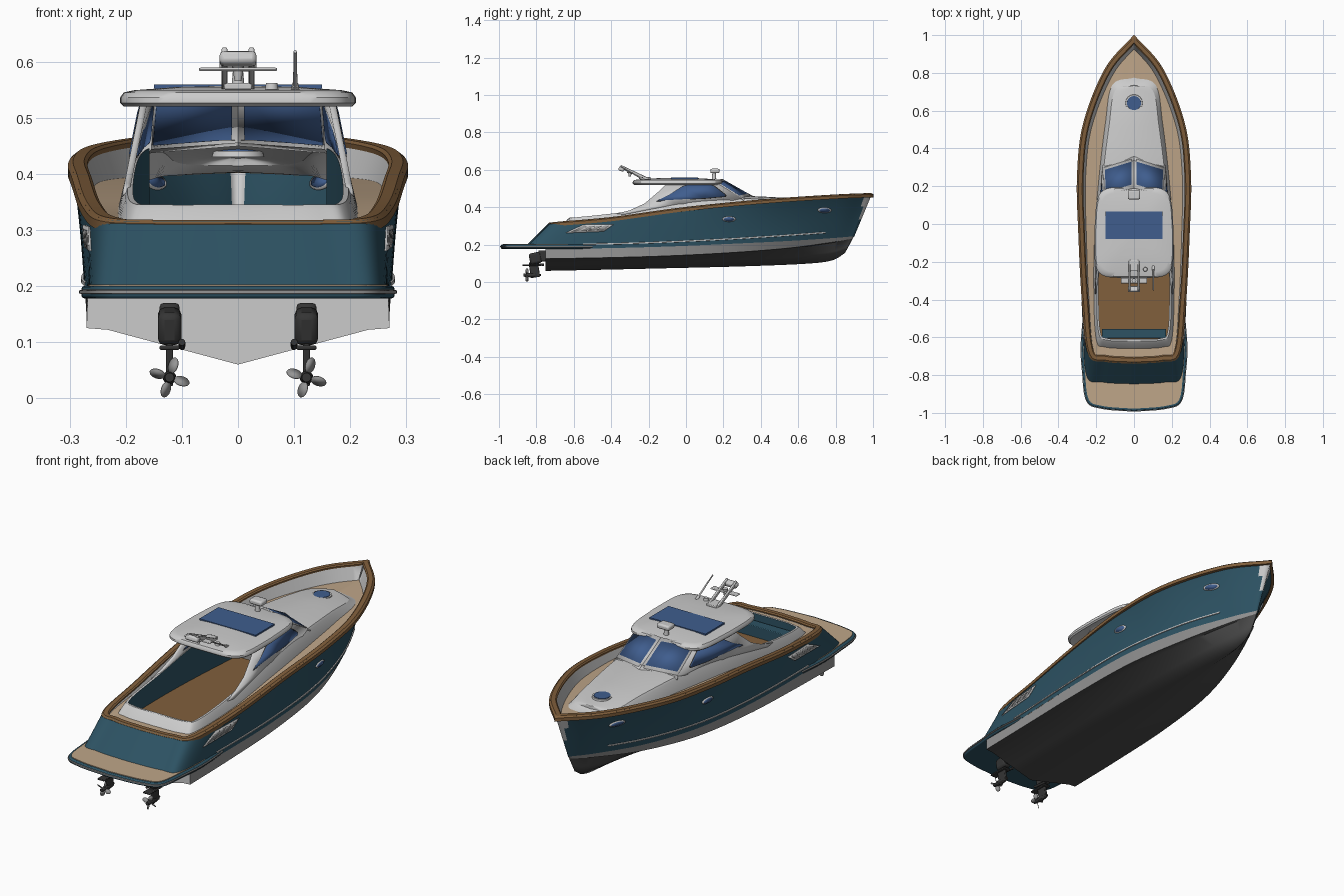
import bpy, bmesh, math
from mathutils import Vector, Matrix
from mathutils.bvhtree import BVHTree

if "Cube" in bpy.data.objects:
    bpy.data.objects.remove(bpy.data.objects["Cube"])

def material(name, c):
    m = bpy.data.materials.new(name)
    m.diffuse_color = (*c, 1)
    m.use_nodes = True
    m.node_tree.nodes["Principled BSDF"].inputs["Base Color"].default_value = m.diffuse_color
    return m

BLUE = material("hull_blue", (.026, .085, .125))
TEAK = material("varnished_teak", (.22, .115, .045))
TAN = material("deck_tan", (.52, .38, .25))
GLASS = material("glass", (.05, .11, .27))
DARK = material("dark", (.035, .035, .035))
BOTTOM = material("bottom_paint", (.07, .07, .07))
WHITE = material("white", (.75, .75, .75))
GREY = material("grey", (.3, .3, .3))

def make(name, verts, faces, mat=None, mirror=False, solid=0, bevel=0, angle=35):
    bm = bmesh.new()
    vs = [bm.verts.new(v) for v in verts]
    for f in faces:
        bm.faces.new([vs[i] for i in f])
    bmesh.ops.remove_doubles(bm, verts=bm.verts, dist=.0002)
    bmesh.ops.recalc_face_normals(bm, faces=bm.faces)
    me = bpy.data.meshes.new(name)
    bm.to_mesh(me)
    bm.free()
    me.shade_smooth()
    me.set_sharp_from_angle(angle=math.radians(angle))
    ob = bpy.data.objects.new(name, me)
    bpy.context.collection.objects.link(ob)
    if mat:
        me.materials.append(mat)
    if solid:
        m = ob.modifiers.new("solid", 'SOLIDIFY')
        m.thickness, m.offset = solid, 0
    if bevel:
        m = ob.modifiers.new("bevel", 'BEVEL')
        m.width, m.segments = bevel, 2
    if mirror:
        ob.modifiers.new("mirror", 'MIRROR')
    return ob

def loft(name, rows, mat=None, mirror=True, **kw):
    n = len(rows[0])
    faces = [(r*n+i, r*n+i+1, r*n+n+i+1, r*n+n+i) for r in range(len(rows)-1) for i in range(n-1)]
    return make(name, [p for r in rows for p in r], faces, mat, mirror, **kw)

def prism(name, outline, z0, z1, mat=None, **kw):
    n = len(outline)
    v = [(p[0], p[1], z) for z in (z0, z1) for p in outline]
    f = [tuple(range(n)), tuple(range(n, 2*n))] + [(i, (i+1) % n, n+(i+1) % n, n+i) for i in range(n)]
    return make(name, v, f, mat, **kw)

def box(name, loc, size, mat=None, rx=0, bevel=.003, mirror=False):
    M = Matrix.Translation(loc) @ Matrix.Rotation(rx, 4, 'X')
    v = [M @ Vector((size[0]*a/2, size[1]*b/2, size[2]*c/2)) for a in (-1, 1) for b in (-1, 1) for c in (-1, 1)]
    f = [(0, 1, 3, 2), (4, 5, 7, 6), (0, 1, 5, 4), (2, 3, 7, 6), (0, 2, 6, 4), (1, 3, 7, 5)]
    return make(name, v, f, mat, mirror, bevel=bevel)

def rod(name, a, b, r1, r2, mat=None, mirror=False, n=20):
    a, b = Vector(a), Vector(b)
    q = (b-a).to_track_quat('Z', 'Y')
    v = [p + q @ Vector((r*math.cos(t*math.tau/n), r*math.sin(t*math.tau/n), 0)) for p, r in ((a, r1), (b, r2)) for t in range(n)]
    f = [tuple(range(n)), tuple(range(n, 2*n))] + [(i, (i+1) % n, n+(i+1) % n, n+i) for i in range(n)]
    return make(name, v, f, mat, mirror)

def curve(pts, sub=9):
    P = [Vector(p) for p in pts]
    T = [(P[min(i+1, len(P)-1)] - P[max(i-1, 0)]) / (2 if 0 < i < len(P)-1 else 1) for i in range(len(P))]
    out = []
    for i in range(len(P)-1):
        for k in range(sub):
            t = k/sub
            out.append(P[i]*(2*t**3-3*t*t+1) + T[i]*(t**3-2*t*t+t) + P[i+1]*(3*t*t-2*t**3) + T[i+1]*(t**3-t*t))
    out.append(P[-1])
    for p in out:
        p.x = max(p.x, 0)
    return out

def offset(c, d, dz=lambda y: 0, tip=1.55):
    out = []
    for i, p in enumerate(c):
        t = (c[min(i+1, len(c)-1)] - c[max(i-1, 0)]).xy.normalized()
        n = Vector((-t.y, t.x))
        if i == 0: n = Vector((0, 1))
        if i == len(c)-1 and p.x < .001: n = Vector((0, -tip))
        q = p.xy + n*d(p.y)
        out.append(Vector((max(q.x, 0), q.y, p.z + dz(p.y))))
    return out

def mix(a, b, t):
    return [p.lerp(q, t) for p, q in zip(a, b)]

# Hull topsides, lofted from sheer to boot line
S = curve([(0, -.735, .315), (.15, -.725, .315), (.24, -.685, .32), (.272, -.4, .345), (.29, -.05, .393),
           (.297, .25, .425), (.265, .53, .448), (.15, .82, .466), (0, .995, .473)])
W = curve([(0, -.87, .18), (.17, -.86, .18), (.255, -.82, .18), (.268, -.5, .18), (.272, -.1, .19),
           (.25, .25, .205), (.175, .55, .22), (.07, .78, .235), (0, .9, .245)])
rows = []
for k in range(11):
    t = k/10
    r = mix(W, S, t)
    for p in r:
        p.x *= 1 - .3*max(0, p.y)*t*(1-t)
    rows.append(r)
hull = loft("hull_topsides", rows, BLUE)
hull.data.materials.append(WHITE)
for f in hull.data.polygons:    # pale stem plate
    if f.center.y > .85 and f.center.x < .035*(f.center.z-.3)/.17:
        f.material_index = 1
bvh = BVHTree.FromPolygons([v.co for v in hull.data.vertices], [tuple(p.vertices) for p in hull.data.polygons])

def on_hull(y, z, out=.003):
    loc, nor, _, _ = bvh.ray_cast(Vector((1, y, z)), Vector((-1, 0, 0)))
    if nor.x < 0: nor = -nor
    return loc + nor*out, nor

# Hull bottom with chine flats and flat transom
B = curve([(.268, -.75, .18), (.268, -.5, .18), (.272, -.1, .19), (.25, .25, .205), (.175, .55, .22), (.07, .78, .235), (0, .9, .245)])
C = curve([(.27, -.75, .125), (.27, -.45, .13), (.265, -.1, .14), (.235, .25, .158), (.155, .55, .182), (.06, .78, .213), (0, .89, .232)])
K = curve([(0, -.75, .06), (0, -.45, .066), (0, -.1, .074), (0, .3, .084), (0, .64, .098), (0, .78, .116), (0, .85, .155)])
I = [Vector((p.x*.86, p.y, p.z-.003)) for p in C]
loft("hull_bottom", [K, mix(K, I, .5), I, C], BOTTOM)
loft("boot_stripe", [C, B], GREY)
ends = [K[0], I[0], C[0], B[0]]
loft("lower_transom", [ends, [Vector((0, p.y, p.z)) for p in ends]])

# Cap rail, bulwark and side deck
prof = [(-.005, -.004), (-.005, -.02), (.026, -.02), (.03, -.002), (.024, .003), (.004, .003), (-.005, -.004)]
loft("cap_rail", [offset(S, lambda y, d=d: d, lambda y, z=z: z) for d, z in prof], TEAK)
depth = lambda y: .01 + .06*max(0, min(1, (y+.7)/1.55))
inner = offset(S, lambda y: .027, lambda y: -.008)
D = offset(S, lambda y: .027+.3*depth(y), lambda y: -depth(y))
loft("bulwark", [inner, D], WHITE)
T = curve([(0, -.66, 0), (.15, -.652, 0), (.2, -.61, 0), (.213, -.35, 0), (.208, -.05, 0), (.185, .25, 0),
           (.152, .53, 0), (.115, .735, 0), (0, .775, 0)])
for p, d in zip(T, D):
    p.z = d.z
loft("side_deck", [D, T], TAN)

# Trunk cabin sides, coaming and foredeck top
U = curve([(0, -.62, .345), (.14, -.615, .345), (.188, -.57, .348), (.197, -.33, .375), (.188, -.05, .425),
           (.165, .25, .446), (.132, .52, .437), (.1, .705, .418), (0, .735, .414)])
soft = [Vector((u.x*.7+t.x*.3, u.y*.7+t.y*.3, u.z-.008)) for u, t in zip(U, T)]
loft("trunk_sides", [T, soft, U], WHITE, angle=50)
fore = [p for p in U if p.y > .24]
loft("trunk_top", [[Vector((p.x*a, p.y, p.z+.014*(1-a*a))) for p in fore] for a in (1, .75, .5, .25, 0)], WHITE)
rod("bow_hatch_rim", (0, .64, .43), (0, .64, .441), .047, .044, WHITE, n=32)
rod("bow_hatch_glass", (0, .64, .435), (0, .64, .444), .038, .037, GLASS, n=32)

# Cockpit liner, floor and aft bench
L = offset([p for p in U if p.y < .25], lambda y: .01)
loft("coaming_inner_lip", [[p for p in U if p.y < .25], L], WHITE)
loft("cockpit_liner", [L, [Vector((p.x, p.y, .26)) for p in L]], BLUE)
prism("cockpit_floor", L + [Vector((-p.x, p.y, 0)) for p in reversed(L) if p.x > .001], .25, .262, TEAK)
box("aft_bench", (0, -.58, .285), (.34, .05, .06), BLUE)

# Cabin side walls and windows
def wall(y, z, out=0):
    return (.205 - (z-.34)*.2 - max(0, y)*.08 + out, y, z)

side = [(-.37, .365), (-.3, .383), (-.22, .42), (-.15, .48), (-.1, .53), (.15, .537), (.3, .447), (.25, .435), (-.05, .415), (-.33, .36)]
make("cabin_side", [wall(*p) for p in side], [range(10)], WHITE, True, .012)
win = [(-.155, .434), (-.09, .465), (-.02, .508), (.02, .522), (.12, .524), (.15, .51), (.21, .465), (.205, .457), (.1, .448)]
make("side_window_frame", [wall(y*1.04-.001, .48+(z-.48)*1.1) for y, z in win], [range(9)], DARK, True, .014)
make("side_window", [wall(*p) for p in win], [range(9)], GLASS, True, .017)

# Two-pane windshield
q = [Vector(p) for p in ((0, .345, .46), (.162, .295, .448), (.154, .15, .537), (0, .19, .547))]
make("windshield_frame", q, [range(4)], WHITE, True, .012)
at = lambda u, v: q[0].lerp(q[1], u).lerp(q[3].lerp(q[2], u), v)
make("windshield_glass", [at(.08, .1), at(.95, .1), at(.95, .9), at(.08, .88)], [range(4)], GLASS, True, .017)
make("windshield_base", [(0, .365, .452), (.17, .31, .438), (.16, .28, .456), (0, .335, .47)], [range(4)], WHITE, True, .006)

# Hardtop roof
def ring(s, z, n=72):
    out = []
    for i in range(n+1):
        a = i*math.tau/n
        c, d = math.cos(a), math.sin(a)
        y = math.copysign(abs(d)**.36, d)
        out.append((.21*s*math.copysign(abs(c)**.36, c)*(1-.06*max(0, y)), -.045+.24*s*y, z))
    return out
loft("hardtop", [ring(*p) for p in ((0, .53), (.9, .527), (.97, .52), (1, .526), (1, .536), (.97, .545), (.88, .549), (.5, .555), (0, .557))], None, False, angle=40)
prism("roof_glass", [(-.15, -.08), (.15, -.08), (.15, .065), (-.15, .065)], .548, .559, GLASS)

# Searchlight, raked mast, horn and antenna
rod("searchlight_post", (0, .15, .55), (0, .15, .585), .012, .009, None)
box("searchlight_head", (0, .155, .594), (.066, .05, .024), None, bevel=.008)
box("mast_strut", (.024, -.275, .582), (.01, .17, .018), None, rx=-.44, mirror=True)
box("mast_foot", (0, -.22, .556), (.05, .06, .012), None)
box("mast_wing", (0, -.3, .586), (.14, .03, .006), None)
box("mast_top", (0, -.345, .605), (.066, .03, .024), None, rx=-.3, bevel=.008)
rod("mast_light", (0, -.3, .565), (0, -.3, .6), .006, .012, None)
rod("antenna", (.102, -.23, .55), (.102, -.35, .618), .004, .003, WHITE)
rod("antenna_base", (.102, -.225, .545), (.102, -.245, .559), .008, .006)
rod("horn", (.06, -.24, .55), (.06, -.24, .562), .012, .01)

# Swim platform with teak top and steel rub strip
P = curve([(0, -.99, 0), (.17, -.975, 0), (.25, -.935, 0), (.272, -.78, 0), (.279, -.65, 0), (.268, -.5, 0)])
full = lambda c: c + [Vector((-p.x, p.y, 0)) for p in reversed(c) if p.x > .001]
prism("swim_platform", full(P), .178, .2, BLUE, bevel=.005)
prism("platform_teak", full(offset(P, lambda y: .012)), .196, .203, TAN)
loft("platform_rub_strip", [[p+Vector((0, 0, z)) for p in offset(P, lambda y, d=d: d)] for d, z in ((.002, .185), (-.004, .187), (-.004, .192), (.002, .194))], GREY)

# Hull fittings: spray rail, portholes, side vents
line = [on_hull(-.55+i*.035, .203+.065*(i/38)**1.6, .001)[0] for i in range(38)]
loft("spray_rail", [[p+Vector((a, 0, b)) for p in line] for a, b in ((0, -.004), (.004, -.003), (.004, .003), (0, .004))], WHITE)
for i, (y, z) in enumerate(((.23, .337), (.74, .385))):
    for part, k, h, mat in (("rim", 1, .004, WHITE), ("glass", .78, .006, GLASS)):
        pts = [on_hull(y+.036*k*math.cos(a*math.tau/28), z+.014*k*math.sin(a*math.tau/28), 0)[0] for a in range(28)]
        make(f"porthole_{part}_{i+1}", pts, [range(28)], mat, True, h*2)
vent = [Vector(p) for p in ((-.645, .262), (-.44, .27), (-.385, .309), (-.55, .306))]
vat = lambda u, v: vent[0].lerp(vent[1], u).lerp(vent[3].lerp(vent[2], u), v)
def vent_panel(name, u0, u1, v0, v1, out, mat):
    cells = [[on_hull(*vat(u0+(u1-u0)*i/8, v), out)[0] for i in range(9)] for v in (v0, (v0+v1)/2, v1)]
    loft(name, cells, mat, solid=.004)
vent_panel("side_vent_frame", 0, 1, 0, 1, .002, WHITE)
for i in range(4):
    vent_panel(f"side_vent_slot_{i+1}", .08+i*.22, .25+i*.22, .18, .82, .004, GREY)

# Twin stern drives with four-blade propellers
X = .122
for sx, tag in ((-1, "left"), (1, "right")):
    x = X*sx
    box(f"drive_bracket_{tag}", (x, -.765, .14), (.036, .05, .06), DARK, bevel=.008)
    box(f"drive_body_{tag}", (x, -.805, .128), (.042, .065, .06), DARK, rx=.2, bevel=.012)
    box(f"drive_plate_{tag}", (x, -.825, .09), (.036, .1, .008), DARK)
    box(f"drive_leg_{tag}", (x, -.81, .062), (.013, .05, .075), DARK, rx=.15)
    rod(f"drive_cylinder_{tag}", (x-.022*sx, -.76, .092), (x-.022*sx, -.84, .1), .006, .006, DARK)
    rod(f"gearcase_{tag}", (x, -.775, .037), (x, -.835, .037), .005, .012, DARK)
    rod(f"prop_hub_{tag}", (x, -.83, .037), (x, -.868, .037), .012, .008, DARK)
    v, f = [], []
    for k in range(4):
        R = Matrix.Translation((x, -.85, .037)) @ Matrix.Rotation(k*math.pi/2+.3, 4, 'Y')
        f.append(range(len(v), len(v)+12))
        for j in range(12):
            a = j*math.tau/12
            c = .011*math.cos(a)
            v.append(R @ Vector((c*.75, c*.66*sx, .0225+.0145*math.sin(a))))
    make(f"propeller_{tag}", v, f, GREY, solid=.002)
